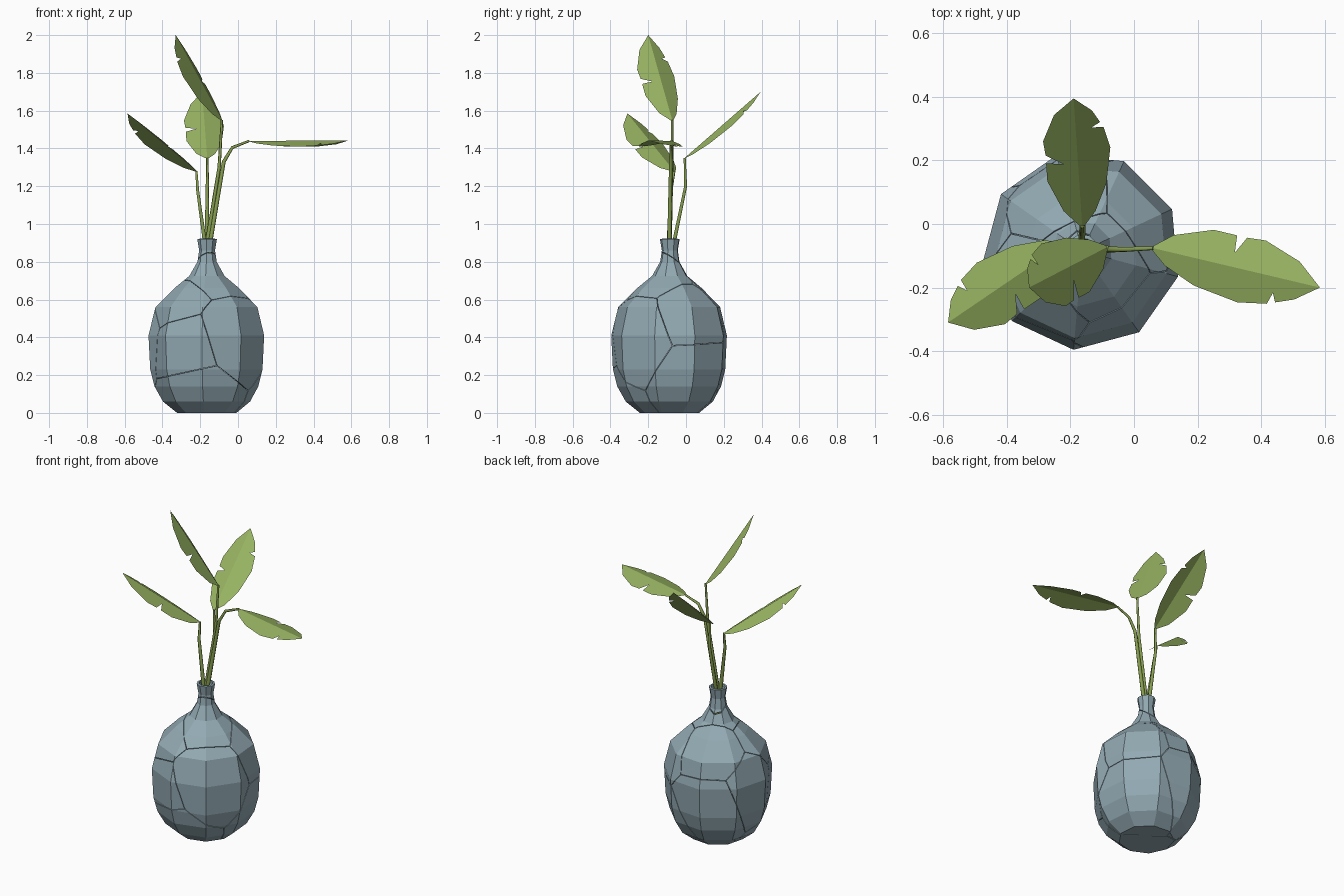
import bpy, bmesh, math
from mathutils import Vector

old = bpy.data.objects.get("Cube")
if old:
    bpy.data.objects.remove(old, do_unlink=True)


def material(name, rgb):
    m = bpy.data.materials.new(name)
    m.use_nodes = True
    m.diffuse_color = (*rgb, 1)
    bsdf = m.node_tree.nodes["Principled BSDF"]
    bsdf.inputs["Base Color"].default_value = (*rgb, 1)
    bsdf.inputs["Roughness"].default_value = 0.8
    return m


CERAMIC = material("blue grey ceramic", (0.29, 0.40, 0.45))
LEAF = material("leaf green", (0.31, 0.45, 0.12))
STEM = material("stem green", (0.24, 0.34, 0.08))


def finish(name, bm, mat):
    me = bpy.data.meshes.new(name)
    bm.to_mesh(me)
    bm.free()
    me.materials.append(mat)
    ob = bpy.data.objects.new(name, me)
    bpy.context.collection.objects.link(ob)
    return ob


# Vase: nine-sided lathe
CENTRE = Vector((-0.163, -0.085, 0))
PROFILE = [(0.16, 0), (0.235, 0.06), (0.28, 0.14), (0.303, 0.23), (0.312, 0.41),
           (0.275, 0.56), (0.175, 0.66), (0.095, 0.725), (0.052, 0.8),
           (0.043, 0.86), (0.053, 0.92)]
SIDES = 9


def vase_shell():
    bm = bmesh.new()
    rings = []
    for r, z in PROFILE:
        ring = []
        for i in range(SIDES):
            a = math.radians(-95) + math.tau * i / SIDES
            ring.append(bm.verts.new(CENTRE + Vector((r * math.cos(a), r * math.sin(a), z))))
        rings.append(ring)
    bm.faces.new(rings[0][::-1])
    for low, high in zip(rings, rings[1:]):
        for i in range(SIDES):
            j = (i + 1) % SIDES
            bm.faces.new((low[i], low[j], high[j], high[i]))
    return bm


# Broken pieces: each keeps the shell nearest its own seed, with a hairline gap
SEEDS = [Vector(s) for s in (
    (-0.30, -0.31, 0.33), (-0.01, -0.29, 0.42), (-0.25, -0.31, 0.10),
    (-0.34, -0.22, 0.62), (0.08, 0.08, 0.57), (0.07, 0.10, 0.16),
    (-0.28, 0.18, 0.30), (-0.26, 0.12, 0.62), (-0.44, -0.04, 0.40),
    (-0.14, -0.15, 0.75), (-0.18, -0.05, 0.91))]
GAP = 0.0015
vase = bmesh.new()
for seed in SEEDS:
    piece = vase_shell()
    for other in SEEDS:
        if other is not seed:
            n = (other - seed).normalized()
            bmesh.ops.bisect_plane(piece, geom=piece.verts[:] + piece.edges[:] + piece.faces[:],
                                   plane_co=(seed + other) / 2 - n * GAP, plane_no=n,
                                   clear_outer=True)
    tmp = bpy.data.meshes.new("piece")
    piece.to_mesh(tmp)
    piece.free()
    vase.from_mesh(tmp)
    bpy.data.meshes.remove(tmp)
ob = finish("vase", vase, CERAMIC)
wall = ob.modifiers.new("wall", "SOLIDIFY")
wall.thickness = 0.012
wall.offset = -1


# Stems: tapered five-sided tubes
def stem(name, points):
    cu = bpy.data.curves.new(name, "CURVE")
    cu.dimensions = "3D"
    cu.bevel_depth = 0.014
    cu.bevel_resolution = 1
    cu.use_fill_caps = True
    sp = cu.splines.new("POLY")
    sp.points.add(len(points) - 1)
    for i, (p, co) in enumerate(zip(sp.points, points)):
        p.co = (*co, 1)
        p.radius = 1 - 0.55 * i / (len(points) - 1)
    cu.materials.append(STEM)
    tube = bpy.data.objects.new(name, cu)
    bpy.context.collection.objects.link(tube)


# Leaves: two drooping halves on a midrib, torn once on each side
# (position along the leaf, half width)
EDGE_A = [(0, 0.008), (0.1, 0.055), (0.32, 0.1), (0.46, 0.1), (0.47, 0.045),
          (0.52, 0.1), (0.63, 0.105), (0.85, 0.065), (1, 0)]
EDGE_B = [(0, 0.008), (0.09, 0.045), (0.28, 0.085), (0.55, 0.105), (0.72, 0.088),
          (0.74, 0.05), (0.765, 0.078), (0.87, 0.055), (1, 0)]


def leaf(name, base, tip):
    base, tip = Vector(base), Vector(tip)
    along = (tip - base).normalized()
    side = Vector((0, 0, 1)).cross(along).normalized()
    up = along.cross(side)
    bm = bmesh.new()
    for edge, sign in ((EDGE_A, 1), (EDGE_B, -1)):
        rows = []
        for t, w in edge:
            mid = base.lerp(tip, t)
            rows.append((bm.verts.new(mid),
                         bm.verts.new(mid + side * sign * w - up * w * 0.3)))
        for (m0, e0), (m1, e1) in zip(rows, rows[1:]):
            bm.faces.new((m0, m1, e1, e0) if sign > 0 else (m0, e0, e1, m1))
    bmesh.ops.remove_doubles(bm, verts=bm.verts[:], dist=0.0005)
    finish(name, bm, LEAF)


PLANTS = {
    "left": ([(-0.15, -0.09, 0.65), (-0.145, -0.088, 0.92), (-0.075, -0.08, 1.33),
              (-0.03, -0.08, 1.405), (0.06, -0.076, 1.44)], (0.585, -0.2, 1.442)),
    "back": ([(-0.165, -0.08, 0.65), (-0.165, -0.06, 0.92), (-0.162, -0.002, 1.2),
              (-0.163, -0.007, 1.35)], (-0.19, 0.395, 1.70)),
    "tall": ([(-0.17, -0.09, 0.65), (-0.16, -0.085, 0.92), (-0.1, -0.075, 1.3),
              (-0.085, -0.073, 1.55)], (-0.33, -0.2, 2.0)),
    "right": ([(-0.15, -0.09, 0.65), (-0.178, -0.09, 0.92), (-0.214, -0.08, 1.18),
               (-0.22, -0.062, 1.28)], (-0.585, -0.31, 1.585)),
}
for label, (path, tip) in PLANTS.items():
    stem(label + "_stem", path)
    leaf(label + "_leaf", path[-1], tip)
